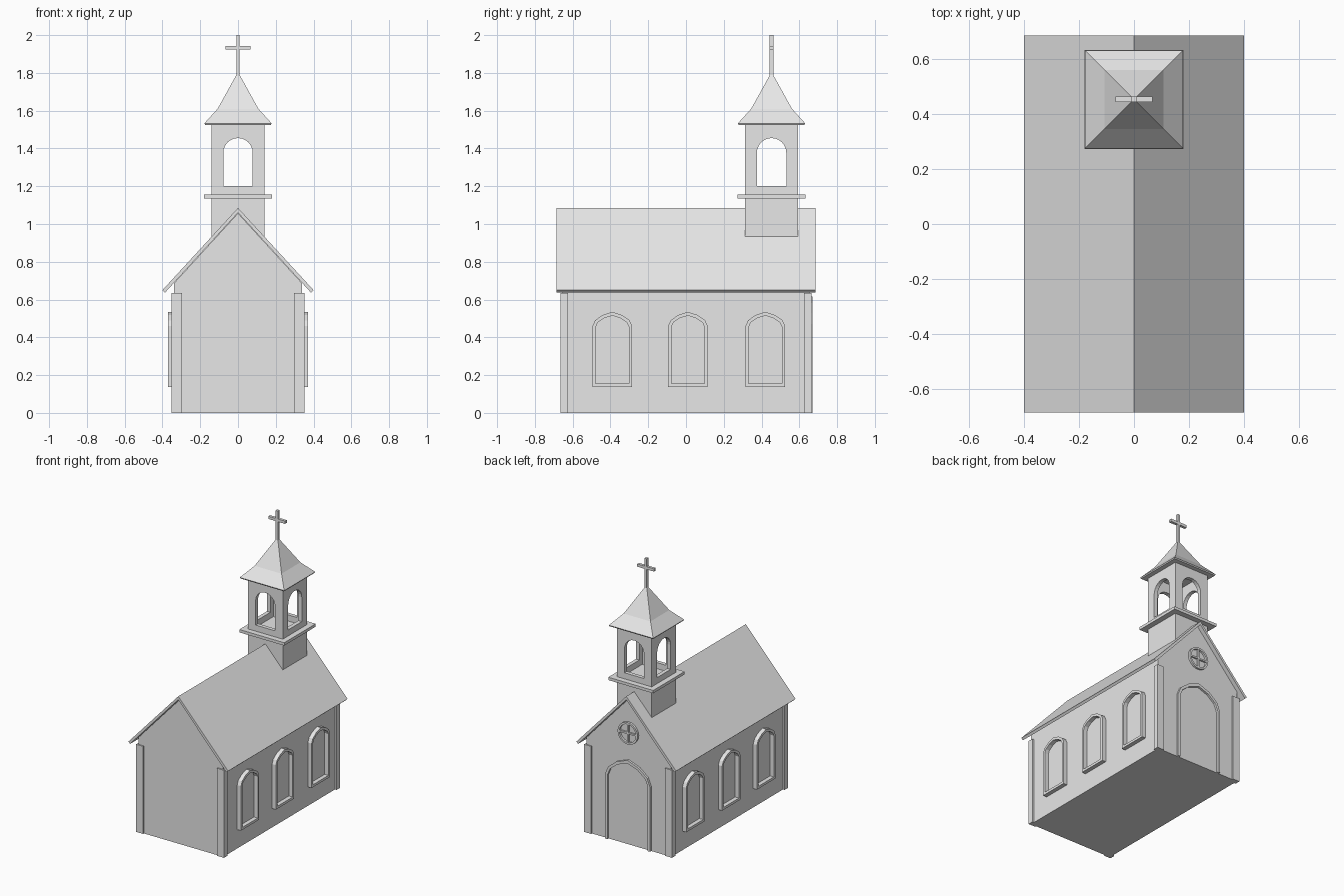
import bpy, bmesh, math
from mathutils import Matrix, Vector

if "Cube" in bpy.data.objects:
    bpy.data.objects.remove(bpy.data.objects["Cube"])

plaster = bpy.data.materials.new("light_grey")
plaster.diffuse_color = (0.8, 0.8, 0.8, 1)
plaster.use_nodes = True
plaster.node_tree.nodes["Principled BSDF"].inputs["Base Color"].default_value = plaster.diffuse_color


def finish(name, bm):
    bmesh.ops.recalc_face_normals(bm, faces=bm.faces)
    me = bpy.data.meshes.new(name)
    bm.to_mesh(me)
    bm.free()
    me.materials.append(plaster)
    ob = bpy.data.objects.new(name, me)
    bpy.context.collection.objects.link(ob)
    return ob


def box(name, x0, x1, y0, y1, z0, z1):
    bm = bmesh.new()
    bmesh.ops.create_cube(bm, size=1)
    for v in bm.verts:
        v.co = ((x0 + x1) / 2 + v.co.x * (x1 - x0),
                (y0 + y1) / 2 + v.co.y * (y1 - y0),
                (z0 + z1) / 2 + v.co.z * (z1 - z0))
    return finish(name, bm)


def panel(name, outer, depth, origin=(0, 0, 0), angle=0, hole=None):
    """Upright outline (u, z), optionally with a hole, extruded along local +y."""
    bm = bmesh.new()
    loops = [[bm.verts.new((u, 0, z)) for u, z in pts] for pts in (outer, hole) if pts]
    if hole:
        edges = [bm.edges.new((l[i - 1], l[i])) for l in loops for i in range(len(l))]
        bmesh.ops.triangle_fill(bm, edges=edges, use_beauty=True, normal=Vector((0, -1, 0)))
    else:
        bm.faces.new(loops[0])
    ext = bmesh.ops.extrude_face_region(bm, geom=bm.faces[:])
    verts = [g for g in ext["geom"] if isinstance(g, bmesh.types.BMVert)]
    bmesh.ops.translate(bm, verts=verts, vec=(0, depth, 0))
    bm.transform(Matrix.Translation(origin) @ Matrix.Rotation(angle, 4, "Z"))
    # the extrusion can leave the starting faces in place, so both ends stay closed
    return finish(name, bm)


def mirrored(half):
    """Complete a right-hand outline, bottom to top, with its mirror image."""
    return half + [(-u, z) for u, z in reversed(half) if abs(u) > 1e-6]


def pointed_arch(w, base, spring, top):
    rise = top - spring
    return mirrored([(w, base)] + [(w * a, spring + rise * b)
                    for a, b in ((1, 0), (.87, .4), (.5, .77), (0, 1))])


def circle(r, z, n=24):
    return [(r * math.cos(i * math.tau / n), z + r * math.sin(i * math.tau / n)) for i in range(n)]


# Nave with gable ends, and the thin overhanging roof
panel("nave", mirrored([(.34, 0), (.34, .685), (0, 1.057)]), 1.31, (0, -.655, 0))
panel("roof", [(.40, .65), (0, 1.085), (-.40, .65), (-.386, .637), (0, 1.06), (.386, .637)],
      1.37, (0, -.685, 0))

# Corner boards
for sx in (-1, 1):
    for sy in (-1, 1):
        xs, ys = sorted((sx * .297, sx * .353)), sorted((sy * .626, sy * .664))
        box("corner_board", *xs, *ys, 0, .635)

# Side window frames
for side in (-1, 1):
    for y in (-.39, .01, .42):
        panel("window_frame", pointed_arch(.105, .137, .46, .535), .035,
              (side * .335, y, 0), -side * math.pi / 2,
              pointed_arch(.088, .155, .455, .515))

# Doorway surround and round gable window
leg = mirrored
out_arch, in_arch = pointed_arch(.18, 0, .47, .615), pointed_arch(.162, 0, .465, .593)
panel("door_frame", out_arch + in_arch[::-1], .025, (0, .645, 0))
panel("round_window_rim", circle(.08, .81), .022, (0, .648, 0), 0, circle(.066, .81))
box("round_window_bar", -.068, .068, .65, .667, .804, .816)
box("round_window_post", -.006, .006, .65, .667, .743, .877)

# Bell tower: base, ledge, and four arched walls
TY = .453
box("tower_base", -.14, .14, TY - .14, TY + .14, .92, 1.14)
box("tower_ledge", -.18, .18, TY - .18, TY + .18, 1.135, 1.156)
opening = [(-.078, 1.2), (.078, 1.2)] + [
    (.078 * math.cos(i * math.pi / 12), 1.377 + .078 * math.sin(i * math.pi / 12)) for i in range(13)]
for k in range(4):
    a = k * math.pi / 2
    start = Matrix.Rotation(a, 3, "Z") @ Vector((0, .112, 0))
    w = .14 if k % 2 == 0 else .112
    panel("belfry_wall", [(-w, 1.15), (w, 1.15), (w, 1.53), (-w, 1.53)], .028,
          start + Vector((0, TY, 0)), a, opening)

# Flared spire
bm = bmesh.new()
rings = [[bm.verts.new((sx * h, TY + sy * h, z)) for sx, sy in ((-1, -1), (1, -1), (1, 1), (-1, 1))]
         for h, z in ((.174, 1.525), (.178, 1.533), (.108, 1.61))]
tip = bm.verts.new((0, TY, 1.805))
bm.faces.new(rings[0])
for i in range(4):
    for lo, hi in zip(rings, rings[1:]):
        bm.faces.new((lo[i - 1], lo[i], hi[i], hi[i - 1]))
    bm.faces.new((rings[2][i - 1], rings[2][i], tip))
finish("spire", bm)

# Cross
box("cross_post", -.009, .009, TY - .01, TY + .01, 1.78, 2.0)
box("cross_bar", -.067, .067, TY - .01, TY + .01, 1.923, 1.943)
